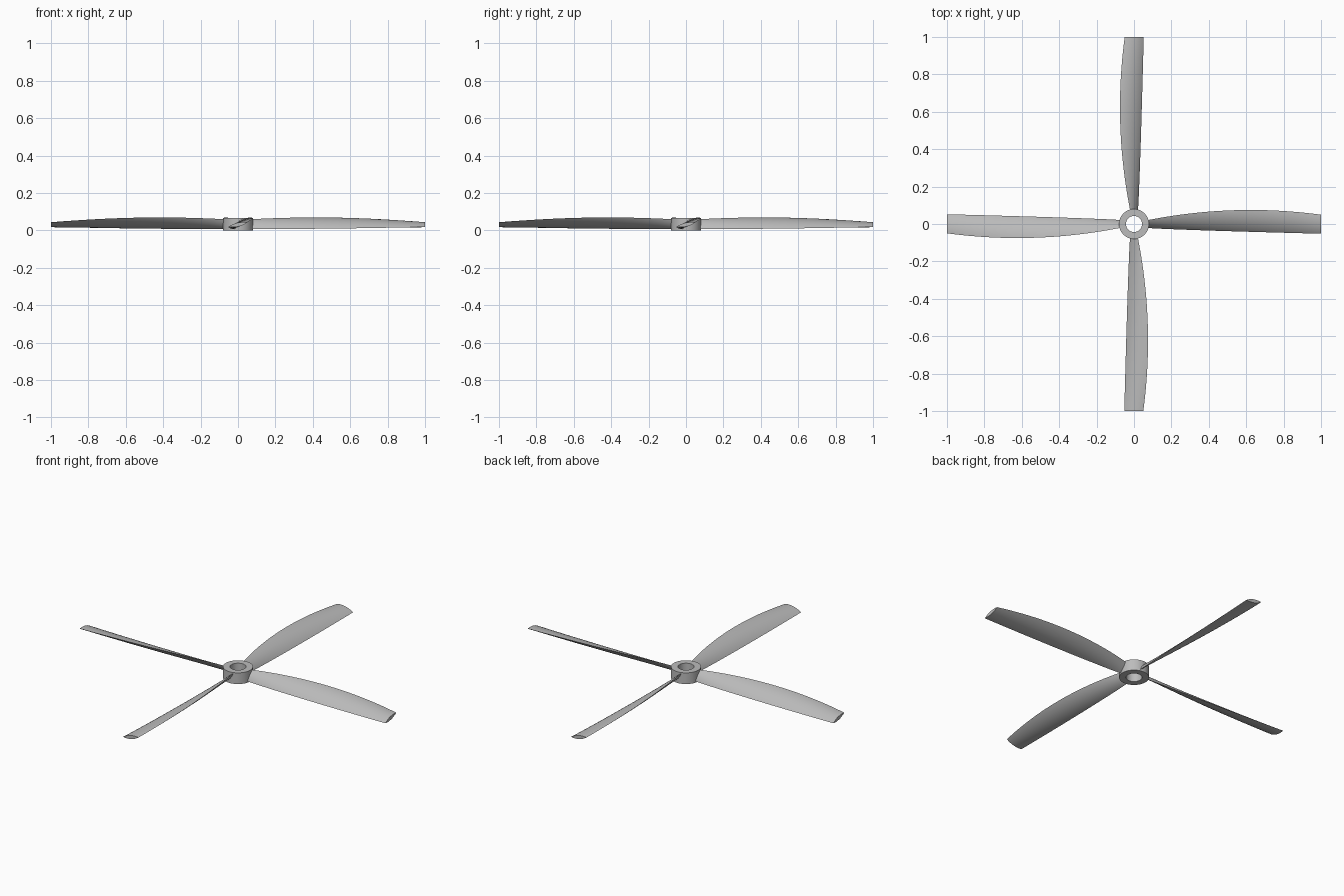
import bpy
import bmesh
import math
from mathutils import Vector

cube = bpy.data.objects.get("Cube")
if cube:
    bpy.data.objects.remove(cube, do_unlink=True)

grey = bpy.data.materials.new("light grey")
grey.use_nodes = True
color = (0.5, 0.5, 0.5, 1)
grey.diffuse_color = color
grey.node_tree.nodes["Principled BSDF"].inputs["Base Color"].default_value = color

ROOT, TIP = 0.06, 1.0
STATIONS, SIDE = 28, 12


def finish(bm, name):
    bmesh.ops.recalc_face_normals(bm, faces=bm.faces)
    mesh = bpy.data.meshes.new(name)
    bm.to_mesh(mesh)
    bm.free()
    mesh.materials.append(grey)
    obj = bpy.data.objects.new(name, mesh)
    bpy.context.collection.objects.link(obj)
    bpy.ops.object.select_all(action="DESELECT")
    obj.select_set(True)
    bpy.context.view_layer.objects.active = obj
    bpy.ops.object.shade_smooth_by_angle(angle=math.radians(35))
    return obj


def bridge(bm, rings, closed=False):
    pairs = list(zip(rings, rings[1:]))
    if closed:
        pairs.append((rings[-1], rings[0]))
    for a, b in pairs:
        for i in range(len(a)):
            j = (i + 1) % len(a)
            bm.faces.new((a[i], a[j], b[j], b[i]))


def blade_section(t):
    """Lens section between the low and high edges of the twisted blade."""
    x = ROOT + (TIP - ROOT) * t
    low = Vector((x, -0.02 - 0.032 * t ** 0.75, 0.007 + 0.0115 * t * t))
    high = Vector((x, 0.075 - 0.057 * ((0.6 - t) / 0.6) ** 2,
                   0.069 - 0.0705 * (t - 0.38) ** 2))
    chord = high - low
    normal = Vector((0, -chord.z, chord.y))
    points = []
    for i in range(2 * SIDE):
        a = math.pi * i / SIDE
        u = (1 - math.cos(a)) / 2
        bulge = 0.4 * u * (1 - u) * (1 if i < SIDE else -1)
        points.append(low + chord * u + normal * bulge)
    return points


# Hub: a ring with a through hole
bm = bmesh.new()
rings = []
for radius, z in ((0.08, 0), (0.08, 0.066), (0.043, 0.066), (0.043, 0)):
    ring = []
    for i in range(64):
        a = math.tau * i / 64
        ring.append(bm.verts.new((radius * math.cos(a), radius * math.sin(a), z)))
    rings.append(ring)
bridge(bm, rings, closed=True)
finish(bm, "hub")

# Blades: one lofted shape, turned around the hub
bm = bmesh.new()
rings = [[bm.verts.new(p) for p in blade_section(s / STATIONS)]
         for s in range(STATIONS + 1)]
bridge(bm, rings)
bm.faces.new(rings[0])
bm.faces.new(rings[-1])
blade = finish(bm, "left_blade")
for turn, name in enumerate(("back_blade", "right_blade", "front_blade"), 1):
    copy = bpy.data.objects.new(name, blade.data)
    copy.rotation_euler.z = turn * math.pi / 2
    bpy.context.collection.objects.link(copy)
